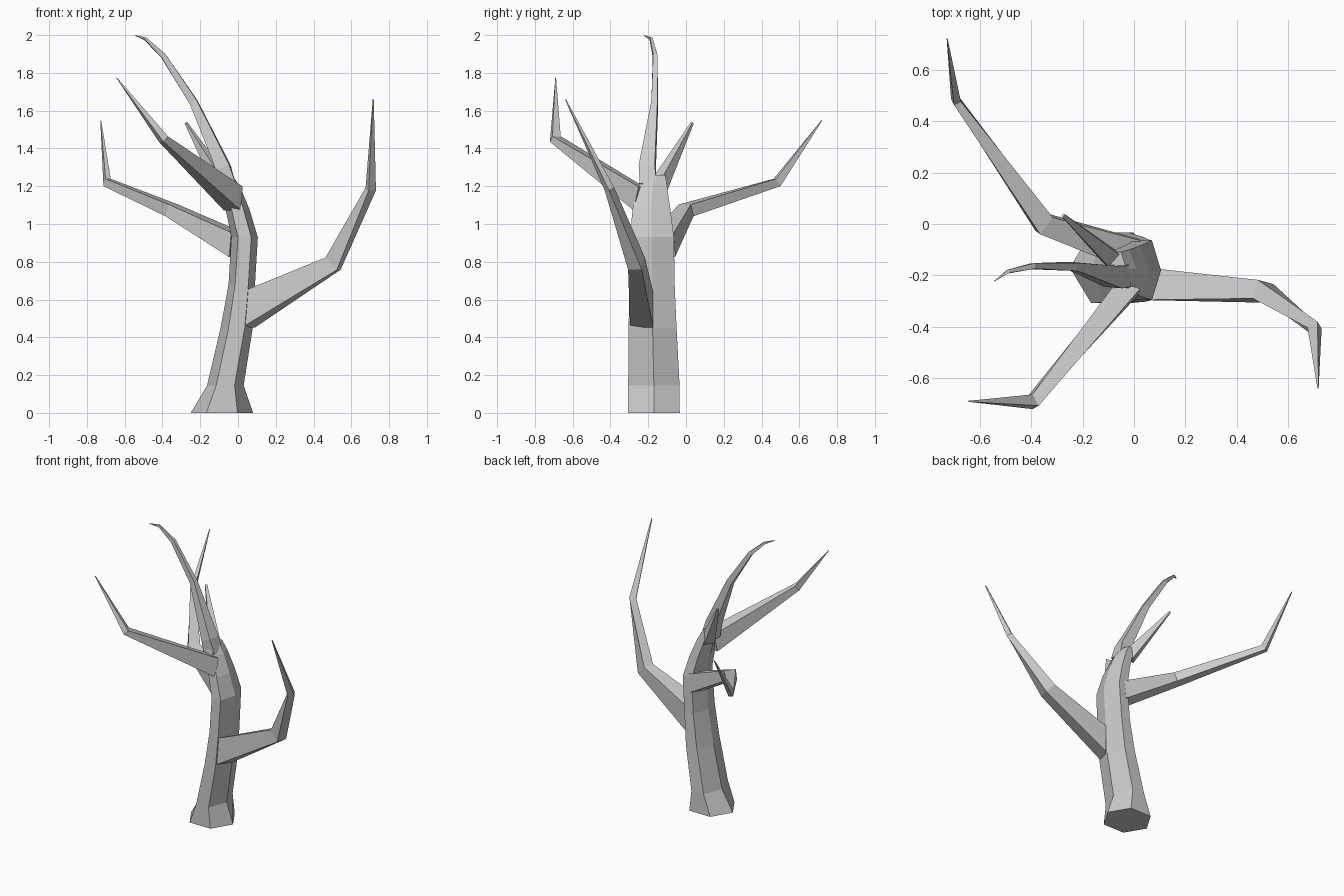
import bpy, bmesh, math
from mathutils import Vector


def loft(name, rings):
    """Skin a list of equal-length vertex rings and cap both ends."""
    bm = bmesh.new()
    loops = [[bm.verts.new(p) for p in ring] for ring in rings]
    n = len(loops[0])
    for a, b in zip(loops, loops[1:]):
        for i in range(n):
            j = (i + 1) % n
            bm.faces.new((a[i], a[j], b[j], b[i]))
    bm.faces.new(loops[0])
    bm.faces.new(loops[-1])
    bmesh.ops.recalc_face_normals(bm, faces=bm.faces)
    mesh = bpy.data.meshes.new(name)
    bm.to_mesh(mesh)
    bm.free()
    obj = bpy.data.objects.new(name, mesh)
    bpy.context.collection.objects.link(obj)
    return obj


def hexagon(x, y, z, rx, ry):
    """Level six-sided ring; rx and ry are the half extents."""
    k = ry / math.sin(math.pi / 3)
    return [Vector((x + rx * math.cos(math.radians(a)), y + k * math.sin(math.radians(a)), z))
            for a in range(0, 360, 60)]


def branch(name, base_dir, path):
    """Four-sided tapering limb; path rows are x, y, z, width, height."""
    pts = [Vector(p[:3]) for p in path]
    rings = []
    for i, (x, y, z, w, h) in enumerate(path):
        if i == 0:
            d = Vector(base_dir).normalized()
        else:
            d = (pts[i] - pts[i - 1]).normalized()
            if i < len(pts) - 1:
                d = (d + (pts[i + 1] - pts[i]).normalized()).normalized()
        side = d.cross(Vector((0, 0, 1))).normalized()
        up = side.cross(d)
        rings.append([pts[i] + side * (w / 2 * s) + up * (h / 2 * t)
                      for s, t in ((-1, -1), (1, -1), (1, 1), (-1, 1))])
    return loft(name, rings)


# trunk with flared foot
loft("trunk", [hexagon(*r) for r in (
    (-0.085, -0.17, 0.00, 0.165, 0.137),
    (-0.067, -0.17, 0.145, 0.097, 0.136),
    (-0.007, -0.177, 0.45, 0.085, 0.127),
    (0.02, -0.18, 0.68, 0.07, 0.12),
    (0.035, -0.18, 0.93, 0.07, 0.116),
    (-0.003, -0.183, 1.08, 0.063, 0.1),
    (-0.045, -0.175, 1.2, 0.055, 0.075),
    (-0.07, -0.175, 1.26, 0.04, 0.066))])

# leader curving to the top
branch("leader", (-0.35, 0, 1), [
    (-0.055, -0.2, 1.2, 0.09, 0.09),
    (-0.078, -0.205, 1.3, 0.085, 0.075),
    (-0.235, -0.165, 1.645, 0.032, 0.042),
    (-0.395, -0.164, 1.89, 0.022, 0.028),
    (-0.49, -0.185, 1.98, 0.014, 0.014),
    (-0.543, -0.222, 1.998, 0.003, 0.003)])

# low right limb
branch("right_branch", (0.87, -0.5, 0), [
    (0.055, -0.235, 0.547, 0.14, 0.19),
    (0.503, -0.262, 0.79, 0.075, 0.09),
    (0.703, -0.405, 1.185, 0.045, 0.035),
    (0.716, -0.638, 1.66, 0.005, 0.005)])

# front left limb
branch("front_branch", (-0.3, -0.95, 0.2), [
    (-0.025, -0.25, 1.135, 0.095, 0.13),
    (-0.395, -0.692, 1.45, 0.05, 0.04),
    (-0.643, -0.69, 1.775, 0.004, 0.004)])

# back left limb
branch("back_branch", (-0.85, 0.5, 0.1), [
    (-0.01, -0.115, 0.89, 0.125, 0.13),
    (-0.35, 0.0, 1.072, 0.082, 0.066),
    (-0.693, 0.482, 1.22, 0.03, 0.047),
    (-0.727, 0.72, 1.55, 0.004, 0.004)])

# small upper twig
branch("upper_twig", (-0.45, 0.4, 0.8), [
    (-0.075, -0.145, 1.2, 0.07, 0.075),
    (-0.275, 0.033, 1.535, 0.014, 0.01)])
